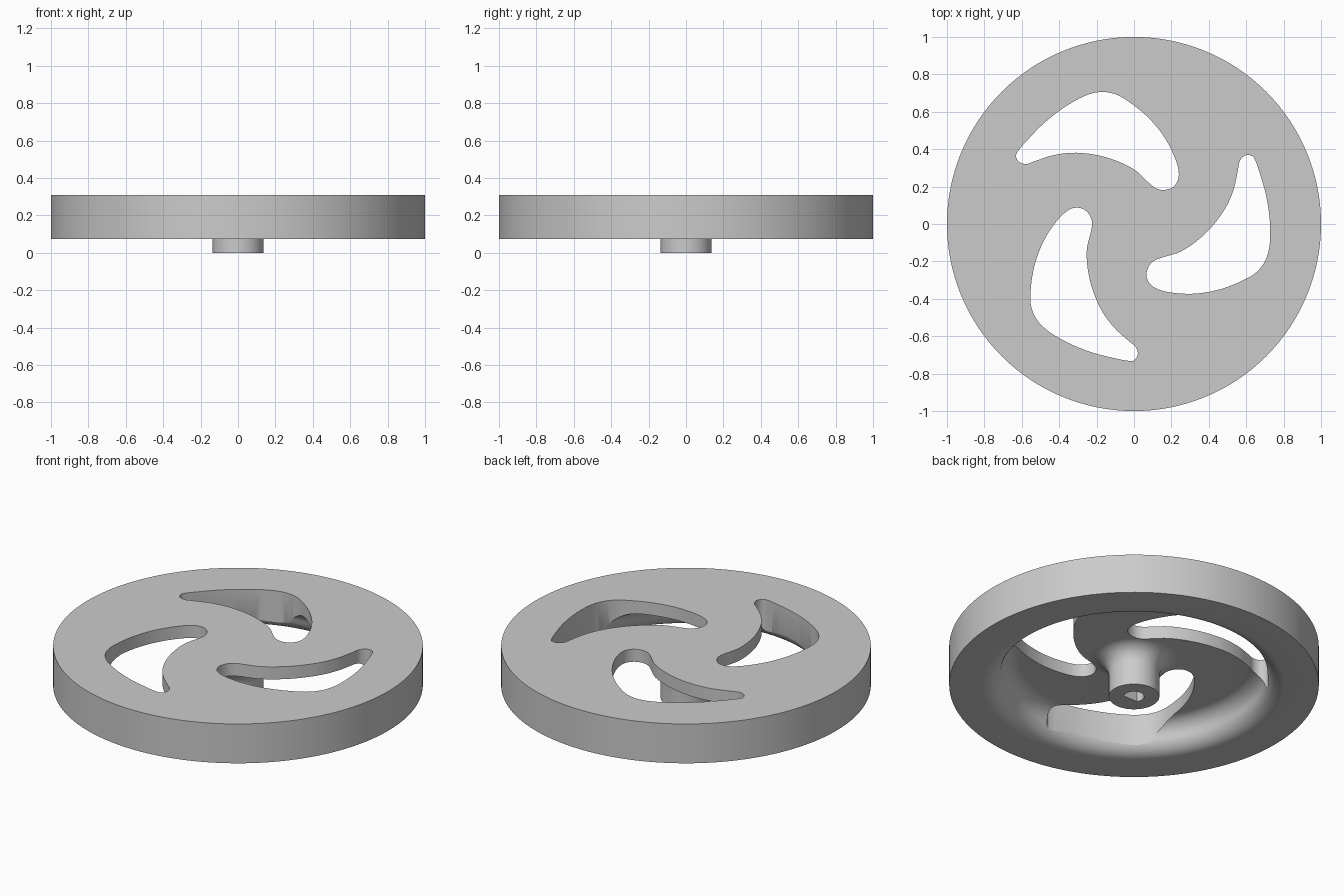
import bpy, bmesh, math
from mathutils import Vector

if "Cube" in bpy.data.objects:
    bpy.data.objects.remove(bpy.data.objects["Cube"])

grey = bpy.data.materials.new("plain_grey")
grey.diffuse_color = (0.6, 0.6, 0.6, 1)
grey.use_nodes = True
grey.node_tree.nodes["Principled BSDF"].inputs["Base Color"].default_value = grey.diffuse_color

RIM_Z, WEB_Z, TOP_Z = 0.075, 0.235, 0.31


def arc(cx, cz, r, a0, a1, n=10):
    """Points of an arc in the profile plane, angles in degrees."""
    angles = [math.radians(a0 + (a1 - a0) * i / n) for i in range(n + 1)]
    return [(cx + r * math.cos(a), cz + r * math.sin(a)) for a in angles]


def make_object(name, bm):
    bmesh.ops.recalc_face_normals(bm, faces=bm.faces)
    mesh = bpy.data.meshes.new(name)
    bm.to_mesh(mesh)
    bm.free()
    mesh.materials.append(grey)
    obj = bpy.data.objects.new(name, mesh)
    bpy.context.collection.objects.link(obj)
    return obj


def lathe(name, profile, steps):
    """Revolve an (r, z) profile that starts and ends on the axis."""
    bm = bmesh.new()
    rings = []
    for r, z in profile:
        if r == 0:
            rings.append([bm.verts.new((0, 0, z))] * steps)
        else:
            turn = [2 * math.pi * i / steps for i in range(steps)]
            rings.append([bm.verts.new((r * math.cos(t), r * math.sin(t), z)) for t in turn])
    for a, b in zip(rings, rings[1:]):
        for i in range(steps):
            j = (i + 1) % steps
            corners = list(dict.fromkeys([a[i], a[j], b[j], b[i]]))
            bm.faces.new(corners)
    return make_object(name, bm)


def prism(bm, outline, z0, z1):
    """Closed straight prism over a flat outline."""
    low = [bm.verts.new((x, y, z0)) for x, y in outline]
    high = [bm.verts.new((x, y, z1)) for x, y in outline]
    bm.faces.new(low[::-1])
    bm.faces.new(high)
    for i in range(len(low)):
        j = (i + 1) % len(low)
        bm.faces.new([low[i], low[j], high[j], high[i]])


def smooth_loop(points, n=5):
    """Closed centripetal spline through the points."""
    pts = [Vector(p) for p in points]
    out = []
    for i in range(len(pts)):
        p = [pts[(i + k - 1) % len(pts)] for k in range(4)]
        t = [0.0]
        for k in range(3):
            t.append(t[-1] + math.sqrt((p[k + 1] - p[k]).length))
        for s in range(n):
            u = t[1] + (t[2] - t[1]) * s / n
            a = [p[k].lerp(p[k + 1], (u - t[k]) / (t[k + 1] - t[k])) for k in range(3)]
            b = [a[k].lerp(a[k + 1], (u - t[k]) / (t[k + 2] - t[k])) for k in range(2)]
            out.append(tuple(b[0].lerp(b[1], (u - t[1]) / (t[2] - t[1]))))
    return out


# Wheel body: hub, flared web, rounded step to the rim, flat top
width, height = 0.20, WEB_Z - RIM_Z
theta = 2 * math.atan2(height, width)
R = width / (2 * math.sin(theta))
deg = math.degrees(theta)
profile = [(0, 0), (0.137, 0)]
profile += arc(0.237, WEB_Z - 0.1, 0.1, 180, 90)
profile += arc(0.62, WEB_Z - R, R, 90, 90 - deg)
profile += arc(0.82, RIM_Z + R, R, 270 - deg, 270)[1:]
profile += [(1, RIM_Z), (1, TOP_Z), (0, TOP_Z)]
wheel = lathe("wheel", profile, 128)

# Cutter: three curved windows and the shaft hole
window = smooth_loop([
    (-0.631, 0.365), (-0.615, 0.332), (-0.577, 0.321), (-0.53, 0.336), (-0.43, 0.368),
    (-0.31, 0.381), (-0.15, 0.357), (0, 0.292), (0.085, 0.215), (0.115, 0.192),
    (0.155, 0.182), (0.205, 0.195), (0.235, 0.235), (0.238, 0.285), (0.212, 0.37),
    (0.155, 0.475), (0.07, 0.575), (-0.03, 0.655), (-0.1, 0.694), (-0.17, 0.706),
    (-0.245, 0.692), (-0.36, 0.632), (-0.48, 0.54), (-0.57, 0.448), (-0.618, 0.392)])
bm = bmesh.new()
for k in range(3):
    c, s = math.cos(k * math.tau / 3), math.sin(k * math.tau / 3)
    prism(bm, [(c * x - s * y, s * x + c * y) for x, y in window], 0.02, 0.4)
prism(bm, arc(0, 0, 0.055, -33, 213, 24), -0.05, 0.2)
cutter = make_object("window_cutter", bm)
cutter.hide_render = True

# Cut the openings and shade
mod = wheel.modifiers.new("openings", 'BOOLEAN')
mod.operation = 'DIFFERENCE'
mod.solver = 'EXACT'
mod.object = cutter
bpy.ops.object.select_all(action='DESELECT')
bpy.context.view_layer.objects.active = wheel
wheel.select_set(True)
bpy.ops.object.modifier_apply(modifier=mod.name)
bpy.data.objects.remove(cutter, do_unlink=True)
bpy.ops.object.shade_smooth_by_angle(angle=math.radians(30))
